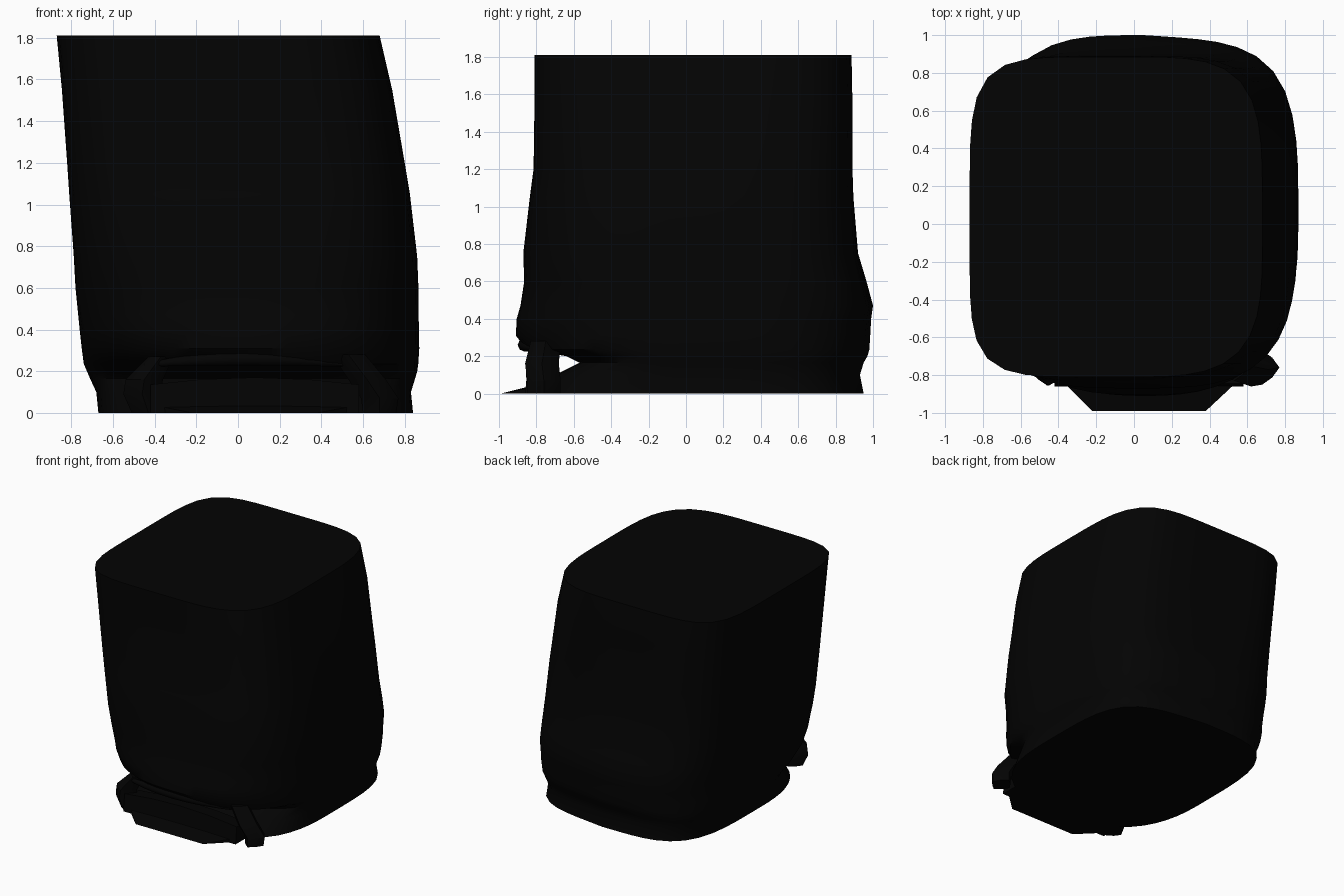
import bpy, bmesh, math
from mathutils import Vector

cube = bpy.data.objects.get("Cube")
if cube:
    bpy.data.objects.remove(cube, do_unlink=True)

# One near-black cloth colour
cloth = bpy.data.materials.new("black cloth")
cloth.use_nodes = True
colour = (0.001, 0.001, 0.001, 1)
cloth.diffuse_color = colour
bsdf = cloth.node_tree.nodes["Principled BSDF"]
bsdf.inputs["Base Color"].default_value = colour
bsdf.inputs["Roughness"].default_value = 0.9


def loft(name, rings, angle=40):
    """Skin closed rings of points and cap both ends."""
    bm = bmesh.new()
    loops = [[bm.verts.new(p) for p in ring] for ring in rings]
    n = len(loops[0])
    for a, b in zip(loops, loops[1:]):
        for i in range(n):
            j = (i + 1) % n
            bm.faces.new((a[i], a[j], b[j], b[i]))
    bm.faces.new(loops[0][::-1])
    bm.faces.new(loops[-1])
    bmesh.ops.recalc_face_normals(bm, faces=bm.faces)
    mesh = bpy.data.meshes.new(name)
    bm.to_mesh(mesh)
    bm.free()
    mesh.materials.append(cloth)
    obj = bpy.data.objects.new(name, mesh)
    bpy.context.collection.objects.link(obj)
    bpy.ops.object.select_all(action="DESELECT")
    obj.select_set(True)
    bpy.context.view_layer.objects.active = obj
    bpy.ops.object.shade_smooth_by_angle(angle=math.radians(angle))
    return obj


def section(z, x0, x1, y0, y1, *corners, count=56):
    """Rounded-square cross-section with its own squareness at each corner."""
    ring = []
    for i in range(count):
        t = math.tau * i / count
        c, s = math.cos(t), math.sin(t)
        p = corners[4 * i // count]
        r = (abs(c) ** p + abs(s) ** p) ** (-1 / p)
        x = (x0 + x1) / 2 + (x1 - x0) / 2 * c * r
        y = s * r * (y1 if s > 0 else -y0)
        # The lower back slopes away toward the left side
        if s > 0 and z < 1:
            y -= 0.1 * max(0, c * r) * s * (1 - z)
        ring.append((x, y, z))
    return ring


# Leaning body: height, x range, y range,
# squareness of back left, back right, front right and front left corners
body = [
    (0.00, -0.67, 0.84, -0.80, 0.95, 4.2, 4.0, 2.6, 3.0),
    (0.10, -0.68, 0.83, -0.70, 0.93, 4.2, 4.0, 2.5, 3.1),
    (0.165, -0.71, 0.85, -0.57, 0.95, 4.2, 4.0, 2.4, 3.1),
    (0.20, -0.725, 0.86, -0.64, 0.97, 4.1, 3.7, 2.3, 3.0),
    (0.235, -0.74, 0.865, -0.85, 0.98, 4.0, 3.5, 2.2, 2.7),
    (0.31, -0.75, 0.87, -0.91, 0.985, 4.0, 3.4, 2.6, 2.6),
    (0.40, -0.76, 0.868, -0.905, 0.99, 4.0, 3.4, 2.9, 2.7),
    (0.47, -0.767, 0.867, -0.885, 1.00, 4.0, 3.4, 3.1, 2.8),
    (0.60, -0.78, 0.866, -0.865, 0.965, 4.0, 3.8, 3.5, 3.0),
    (0.75, -0.788, 0.86, -0.87, 0.92, 4.0, 4.3, 3.8, 3.2),
    (1.05, -0.81, 0.825, -0.835, 0.895, 4.0, 4.8, 4.5, 3.5),
    (1.20, -0.82, 0.80, -0.815, 0.89, 4.1, 5.0, 5.0, 3.7),
    (1.55, -0.845, 0.74, -0.81, 0.89, 4.3, 5.3, 5.4, 3.9),
    (1.81, -0.87, 0.68, -0.81, 0.885, 4.3, 5.3, 5.4, 3.9),
]
loft("draped_body", [section(*row) for row in body])


# Front flap: an upright band of cloth and a toe spreading over the floor
def across(name, profile, steps=4):
    """Carry a profile of (right x, left x, y, z) from right to left."""
    rings = []
    for i in range(steps + 1):
        t = i / steps
        sag = 1 - 0.2 * (2 * t - 1) ** 2
        rings.append([(a + (b - a) * t, y, z * sag) for a, b, y, z in profile])
    loft(name, rings, 30)


across("front_flap", [(-0.42, 0.58, y, z) for y, z in
                      ((-0.86, 0), (-0.845, 0.17), (-0.71, 0.15), (-0.68, 0))])
across("flap_toe", [(-0.22, 0.38, -0.99, 0), (-0.36, 0.53, -0.85, 0.035),
                    (-0.36, 0.53, -0.85, 0)])


def gathered_fold(name, path):
    """Pinched tail of cloth: each step is centre, half width, half depth."""
    rings = []
    for x, y, z, w, d in path:
        ring = []
        for i in range(8):
            t = math.tau * i / 8
            pinch = 1 if i % 2 == 0 else 0.82
            ring.append(Vector((x + w * math.cos(t) * pinch,
                                y + d * math.sin(t) * pinch, z)))
        rings.append(ring)
    loft(name, rings, 30)


# Gathered tails hanging at each side of the opening
gathered_fold("left_gathered_fold", [
    (0.68, -0.76, 0.00, 0.08, 0.09), (0.68, -0.76, 0.07, 0.09, 0.09),
    (0.62, -0.77, 0.16, 0.09, 0.09), (0.53, -0.75, 0.28, 0.08, 0.08)])
gathered_fold("right_gathered_fold", [
    (-0.43, -0.76, 0.00, 0.08, 0.08), (-0.46, -0.77, 0.09, 0.09, 0.085),
    (-0.45, -0.77, 0.16, 0.09, 0.085), (-0.37, -0.74, 0.27, 0.06, 0.07)])

# Rolled hem sagging across the front, thin at both ends
hem = []
for i in range(9):
    u = i / 4 - 1
    radius = 0.035 * (1 - 0.8 * u * u)
    hem.append([(0.03 + 0.48 * u,
                 -0.865 + 0.09 * u * u + radius * math.cos(a),
                 0.26 - 0.03 * u * u + radius * math.sin(a))
                for a in [math.tau * k / 8 for k in range(8)]])
loft("front_hem", hem, 60)
